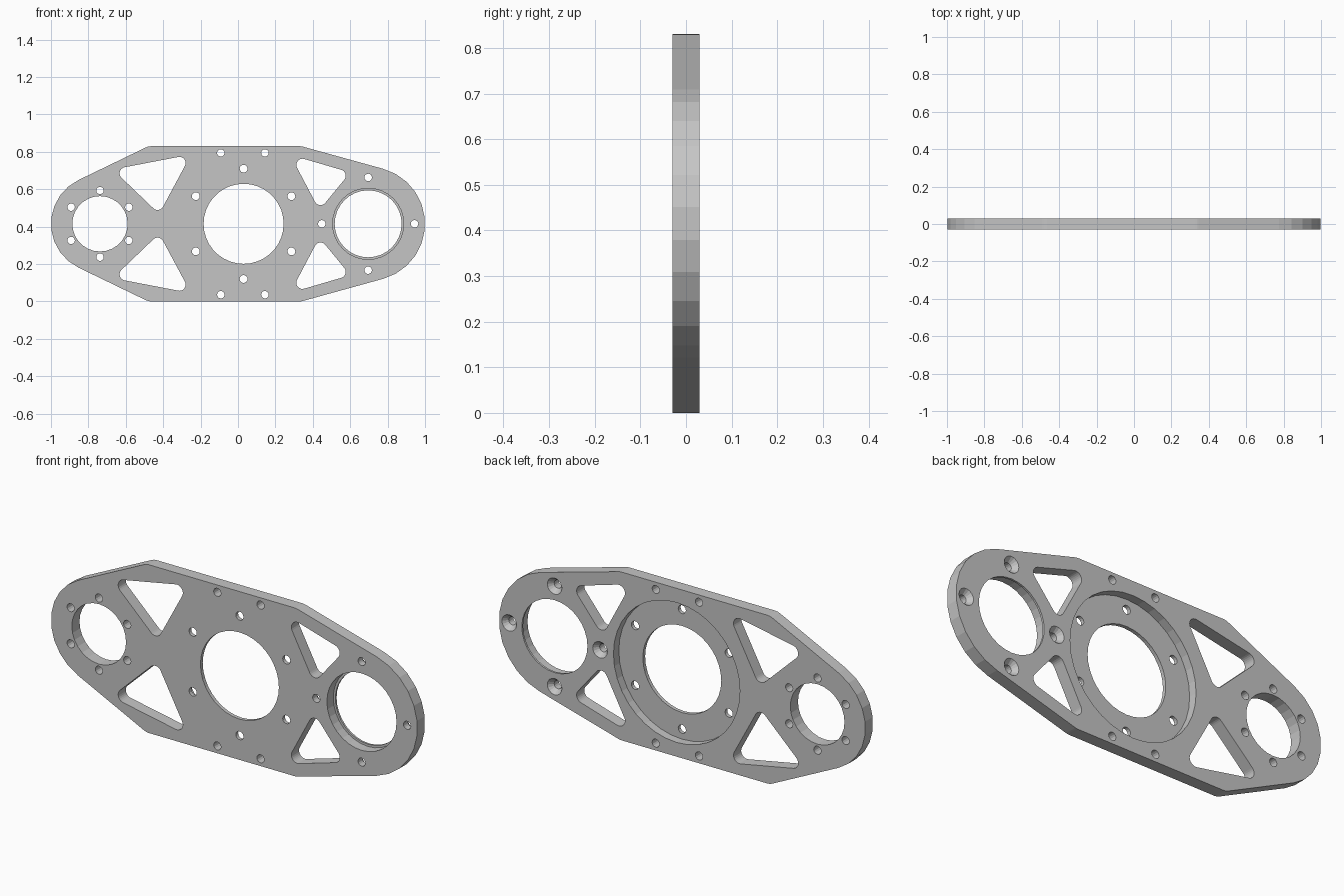
import bpy, bmesh
from math import sin, cos, pi, radians, acos, atan2, ceil, hypot

if "Cube" in bpy.data.objects:
    bpy.data.objects.remove(bpy.data.objects["Cube"], do_unlink=True)

MID = 0.415      # height of the plate's long axis
HALF = 0.03      # half of the plate's thickness
OUT = 0.05       # cutters reach past both faces


def circle(x, z, r, n):
    return [(x + r * cos(2 * pi * i / n), z + r * sin(2 * pi * i / n)) for i in range(n)]


def hull(discs):
    """Outline wrapped around discs (x, z, r) listed counter-clockwise."""
    def normal(a, b):
        dx, dz = b[0] - a[0], b[1] - a[1]
        return atan2(dz, dx) - acos((a[2] - b[2]) / hypot(dx, dz))

    points = []
    for i, d in enumerate(discs):
        start = normal(discs[i - 1], d)
        sweep = (normal(d, discs[(i + 1) % len(discs)]) - start) % (2 * pi)
        n = max(2, ceil(sweep / radians(14.5)))
        for k in range(n + 1):
            a = start + sweep * k / n
            points.append((d[0] + d[2] * cos(a), d[1] + d[2] * sin(a)))
    return points


def loft(bm, rings):
    """Closed solid through (outline, y) rings."""
    loops = [[bm.verts.new((x, y, z)) for x, z in outline] for outline, y in rings]
    for a, b in zip(loops, loops[1:]):
        for i in range(len(a)):
            j = (i + 1) % len(a)
            bm.faces.new((a[i], a[j], b[j], b[i]))
    bm.faces.new(loops[0])
    bm.faces.new(loops[-1])


def bore(bm, x, z, steps, n):
    """Round cutter through (radius, y) steps."""
    loft(bm, [(circle(x, z, r, n), y) for r, y in steps])


def straight(r):
    return [(r, -OUT), (r, OUT)]


def ring_of(x, radius, count, turn):
    for i in range(count):
        a = turn + 2 * pi * i / count
        yield x + radius * cos(a), MID + radius * sin(a)


def make_object(name, bm):
    bmesh.ops.recalc_face_normals(bm, faces=bm.faces)
    mesh = bpy.data.meshes.new(name)
    bm.to_mesh(mesh)
    bm.free()
    obj = bpy.data.objects.new(name, mesh)
    bpy.context.collection.objects.link(obj)
    return obj


def cut_away(target, bm):
    """Subtract the cutter solids, then drop them."""
    cutter = make_object("hole_cutter", bm)
    cutter.hide_render = True
    mod = target.modifiers.new("holes", "BOOLEAN")
    mod.operation = "DIFFERENCE"
    mod.solver = "EXACT"
    mod.object = cutter
    bpy.context.view_layer.objects.active = target
    bpy.ops.object.modifier_apply(modifier=mod.name)
    bpy.data.objects.remove(cutter, do_unlink=True)


# Plate body
bm = bmesh.new()
outline = hull([(0.695, MID, 0.305), (0.33, 0.77, 0.06), (-0.465, 0.77, 0.06),
                (-0.74, MID, 0.26), (-0.465, 0.06, 0.06), (0.33, 0.06, 0.06)])
loft(bm, [(outline, -HALF), (outline, HALF)])
plate = make_object("mounting_plate", bm)

grey = bpy.data.materials.new("plain grey")
grey.use_nodes = True
colour = (0.56, 0.56, 0.56, 1)
grey.diffuse_color = colour
grey.node_tree.nodes["Principled BSDF"].inputs["Base Color"].default_value = colour
plate.data.materials.append(grey)

# Main bores: centre with a wide recess on the back, plain small, lipped large
cut = bmesh.new()
bore(cut, 0.03, MID, [(0.214, -OUT), (0.214, -0.012), (0.345, -0.012), (0.345, OUT)], 36)
bore(cut, -0.738, MID, straight(0.148), 28)
bore(cut, 0.696, MID, [(0.19, -OUT), (0.19, 0.02), (0.179, 0.02), (0.179, OUT)], 32)

# Rounded triangular pockets, mirrored top to bottom
for corners in ([(-0.313, 0.74), (-0.6, 0.685), (-0.43, 0.522)],
                [(0.543, 0.672), (0.345, 0.73), (0.441, 0.548)]):
    pocket = hull([(x, z, 0.033) for x, z in corners])
    for side in (pocket, [(x, 2 * MID - z) for x, z in pocket]):
        loft(cut, [(side, -OUT), (side, OUT)])
cut_away(plate, cut)

# Bolt circles, countersunk on the back around the lipped bore
cut = bmesh.new()
for x, z in ring_of(0.03, 0.295, 6, pi / 2):
    bore(cut, x, z, straight(0.021), 14)
for x, z in ring_of(-0.738, 0.178, 6, pi / 2):
    bore(cut, x, z, straight(0.02), 14)
for x, z in ring_of(0.696, 0.248, 4, 0):
    bore(cut, x, z, [(0.02, -OUT), (0.02, 0.005), (0.04, HALF), (0.04, OUT)], 16)

# Edge holes
for x in (-0.092, 0.144):
    for z in (0.036, 2 * MID - 0.036):
        bore(cut, x, z, straight(0.02), 14)
cut_away(plate, cut)
